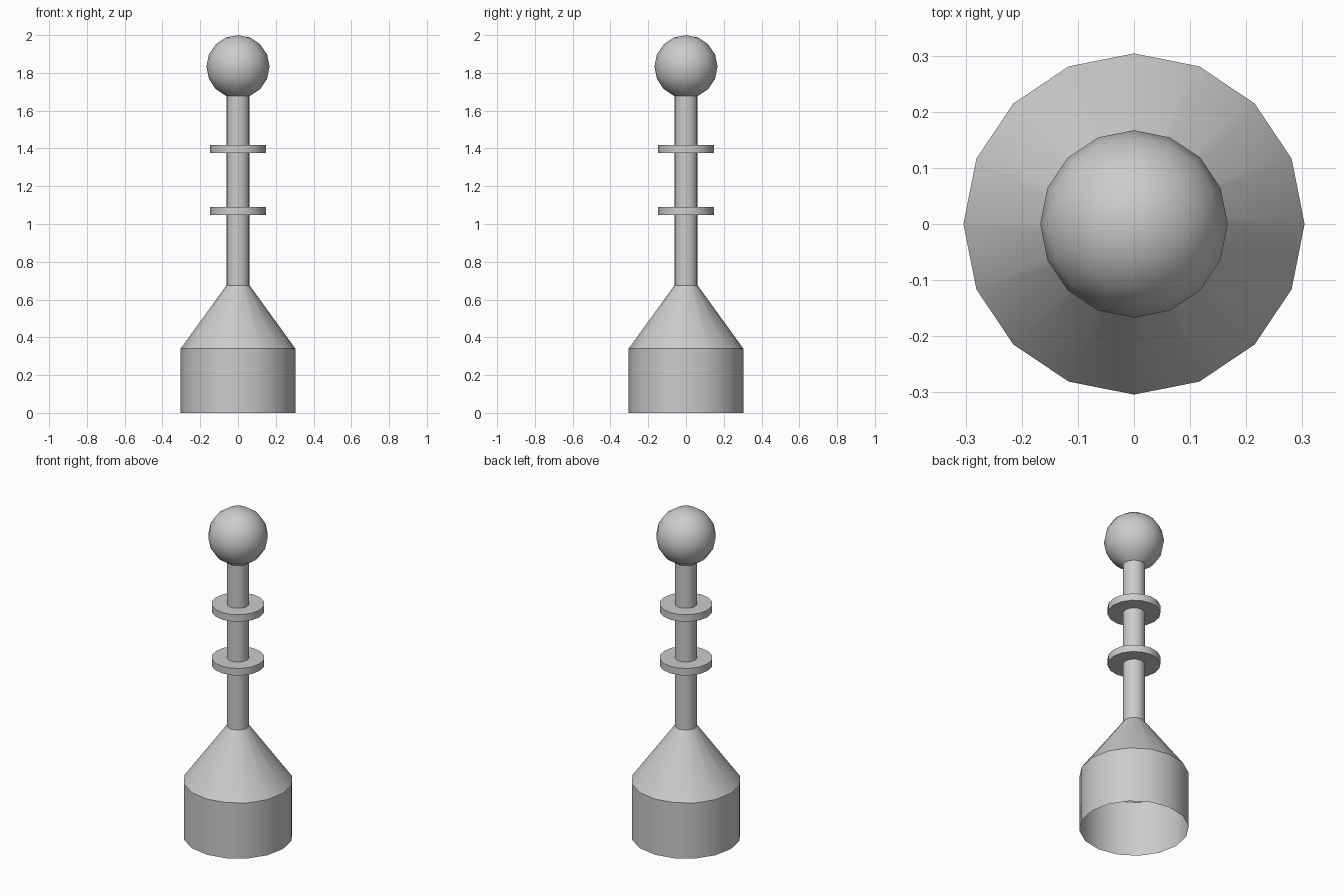
import bpy, bmesh
from math import sin, cos, pi, radians

if "Cube" in bpy.data.objects:
    bpy.data.objects.remove(bpy.data.objects["Cube"])

SIDES = 16


def lathe(name, profile):
    """Revolve (radius, height) points around z; a zero radius closes to a pole."""
    bm = bmesh.new()
    rings = []
    for r, z in profile:
        if r == 0:
            rings.append([bm.verts.new((0, 0, z))] * SIDES)
        else:
            rings.append([bm.verts.new((r * cos(2 * pi * i / SIDES),
                                        r * sin(2 * pi * i / SIDES), z))
                          for i in range(SIDES)])
    for a, b in zip(rings, rings[1:]):
        for i in range(SIDES):
            j = (i + 1) % SIDES
            quad = dict.fromkeys((a[i], a[j], b[j], b[i]))  # drops repeated pole
            bm.faces.new(list(quad))
    mesh = bpy.data.meshes.new(name)
    bm.to_mesh(mesh)
    bm.free()
    obj = bpy.data.objects.new(name, mesh)
    bpy.context.collection.objects.link(obj)
    bpy.ops.object.select_all(action='DESELECT')
    obj.select_set(True)
    bpy.context.view_layer.objects.active = obj
    bpy.ops.object.shade_smooth_by_angle(angle=radians(30))
    return obj


SHAFT, BASE, COLLAR = 0.062, 0.304, 0.147
BALL, BALL_Z = 0.167, 1.833

# Hollow base, open underneath, with its sloping shoulder
lathe("base", [(BASE, 0), (BASE, 0.34), (SHAFT, 0.674)])

# Shaft with two collars stepped out of it
profile = [(SHAFT, 0.674)]
for low, high in ((1.047, 1.09), (1.375, 1.418)):
    profile += [(SHAFT, low), (COLLAR, low), (COLLAR, high), (SHAFT, high)]
profile.append((SHAFT, 1.682))
lathe("shaft_with_collars", profile)

# Ball on top, open where it meets the shaft
angles = [radians(-67.5 + 22.5 * k) for k in range(7)]
lathe("ball", [(BALL * cos(a), BALL_Z + BALL * sin(a)) for a in angles]
      + [(0, BALL_Z + BALL)])
